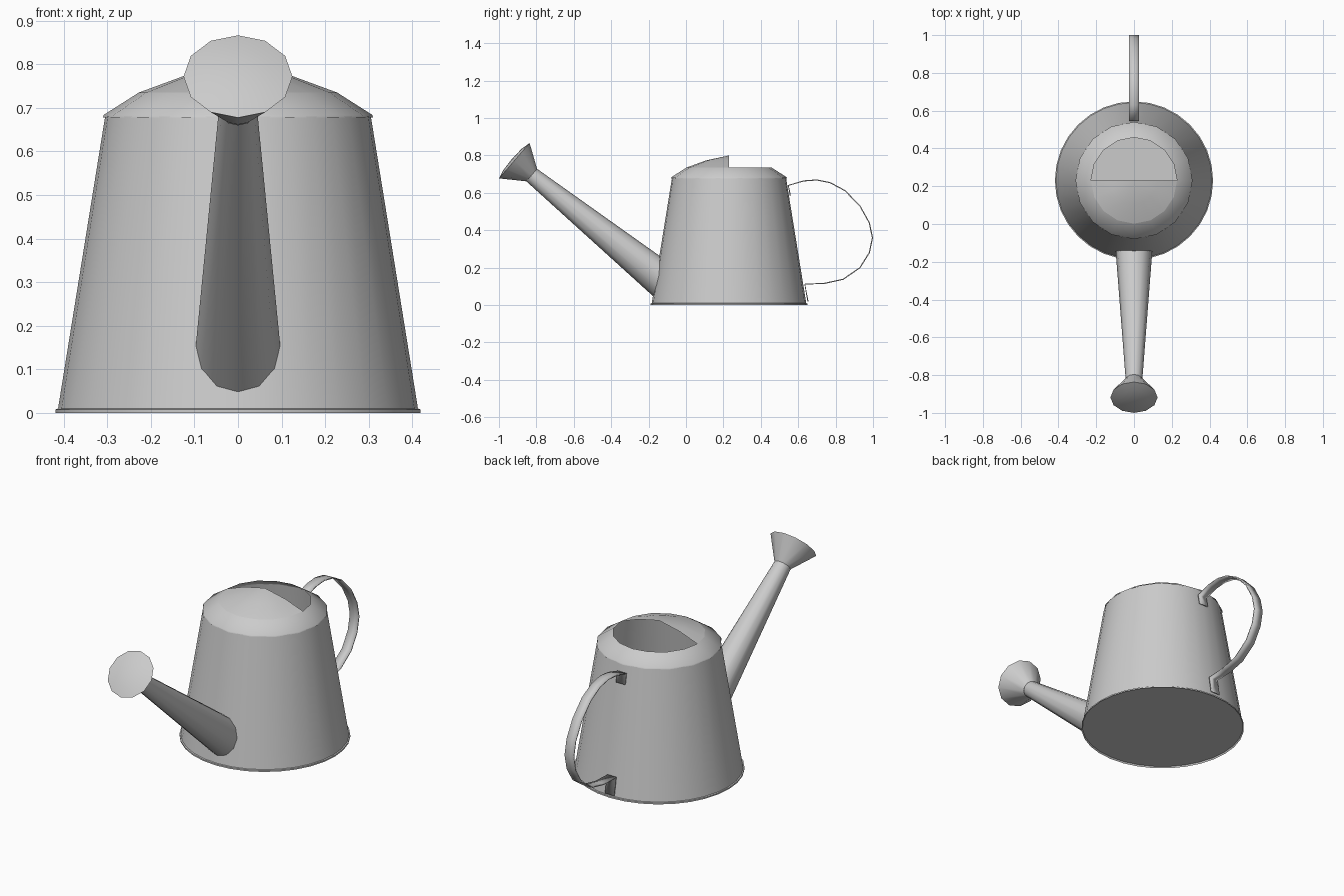
import bpy, bmesh, math
from mathutils import Vector

if "Cube" in bpy.data.objects:
    bpy.data.objects.remove(bpy.data.objects["Cube"])

CY = 0.23                       # centre of the can along y
R0, R1, Z0, Z1 = 0.413, 0.305, 0.008, 0.68

metal = bpy.data.materials.new("grey metal")
metal.diffuse_color = (0.6, 0.6, 0.6, 1)
metal.use_nodes = True
metal.node_tree.nodes["Principled BSDF"].inputs["Base Color"].default_value = metal.diffuse_color


def wall_radius(z):
    return R0 + (R1 - R0) * (z - Z0) / (Z1 - Z0)


def finish(name, bm, angle=40):
    bmesh.ops.recalc_face_normals(bm, faces=bm.faces)
    me = bpy.data.meshes.new(name)
    bm.to_mesh(me)
    bm.free()
    ob = bpy.data.objects.new(name, me)
    bpy.context.collection.objects.link(ob)
    me.materials.append(metal)
    bpy.ops.object.select_all(action='DESELECT')
    ob.select_set(True)
    bpy.context.view_layer.objects.active = ob
    bpy.ops.object.shade_smooth_by_angle(angle=math.radians(angle))
    return ob


def loft(bm, rings, closed=True):
    """Bridge rows of points with quads and return the vertex rows."""
    rows = [[bm.verts.new(p) for p in r] for r in rings]
    n = len(rows[0])
    for a, b in zip(rows, rows[1:]):
        for i in range(n if closed else n - 1):
            j = (i + 1) % n
            bm.faces.new((a[i], a[j], b[j], b[i]))
    return rows


def flat_ring(r, z, n, start=0.0, sweep=math.tau, ends=False):
    count = n + 1 if ends else n
    return [Vector((r * math.cos(start + sweep * i / n),
                    CY + r * math.sin(start + sweep * i / n), z)) for i in range(count)]


def tilted_ring(c, axis, r, n):
    u = Vector((1, 0, 0))
    v = u.cross(axis).normalized()
    if v.z < 0:
        v = -v
    return [c + u * r * math.cos(math.tau * i / n) + v * r * math.sin(math.tau * i / n)
            for i in range(n)]


# Tapered body with a small foot rim and a floor
bm = bmesh.new()
rows = loft(bm, [flat_ring(r, z, 32) for r, z in
                 [(0.414, Z0), (0.419, 0.0), (0.419, 0.008), (R0, 0.010), (R1, Z1)]])
bm.faces.new(rows[0])
finish("body", bm)

# Sloping collar of the lid, all the way round
bm = bmesh.new()
loft(bm, [flat_ring(r, z, 16) for r, z in [(0.31, 0.678), (0.308, 0.684), (0.228, 0.735)]])
finish("lid_collar", bm)

# Front half of the lid dome, open at the back for filling
bm = bmesh.new()
rows = loft(bm, [flat_ring(r, z, 8, math.pi, math.pi, True)
                 for r, z in [(0.228, 0.735), (0.125, 0.773)]], closed=False)
apex = bm.verts.new((0, CY, 0.80))
for a, b in zip(rows[1], rows[1][1:]):
    bm.faces.new((a, b, apex))
finish("lid_dome", bm)

# Spout: its base ring lies on the body wall
neck = Vector((0, -0.825, 0.695))
direction = Vector((0, -0.665, 0.54)).normalized()
base = []
for i in range(12):
    t = math.tau * i / 12
    x, z = 0.097 * math.cos(t), 0.153 + 0.108 * math.sin(t)
    base.append(Vector((x, CY - math.sqrt(wall_radius(z) ** 2 - x * x) + 0.004, z)))
bm = bmesh.new()
loft(bm, [base, tilted_ring(neck, direction, 0.044, 12)])
finish("spout", bm, 50)

# Sprinkler rose: flared cone with a slightly bulged face
face_axis = Vector((0, -0.756, 0.654))
centre = Vector((0, -0.918, 0.772))
bm = bmesh.new()
rows = loft(bm, [tilted_ring(neck, face_axis, 0.044, 12),
                 tilted_ring(centre, face_axis, 0.125, 12),
                 tilted_ring(centre + face_axis * 0.012, face_axis, 0.075, 12)])
tip = bm.verts.new(centre + face_axis * 0.016)
for i in range(12):
    bm.faces.new((rows[2][i], rows[2][(i + 1) % 12], tip))
finish("rose", bm)

# Strap handle with its ends bent down onto the wall
path = [(0.558, 0.585), (0.547, 0.64), (0.63, 0.664), (0.70, 0.669), (0.77, 0.655),
        (0.85, 0.612), (0.93, 0.53), (0.98, 0.44), (0.997, 0.36), (0.98, 0.28),
        (0.93, 0.20), (0.84, 0.138), (0.74, 0.116), (0.635, 0.112), (0.652, 0.02)]
bm = bmesh.new()
loft(bm, [[Vector((-0.027, y, z)), Vector((0.027, y, z))] for y, z in path], closed=False)
strap = finish("handle", bm)
mod = strap.modifiers.new("thickness", 'SOLIDIFY')
mod.thickness = 0.006
mod.offset = 0
